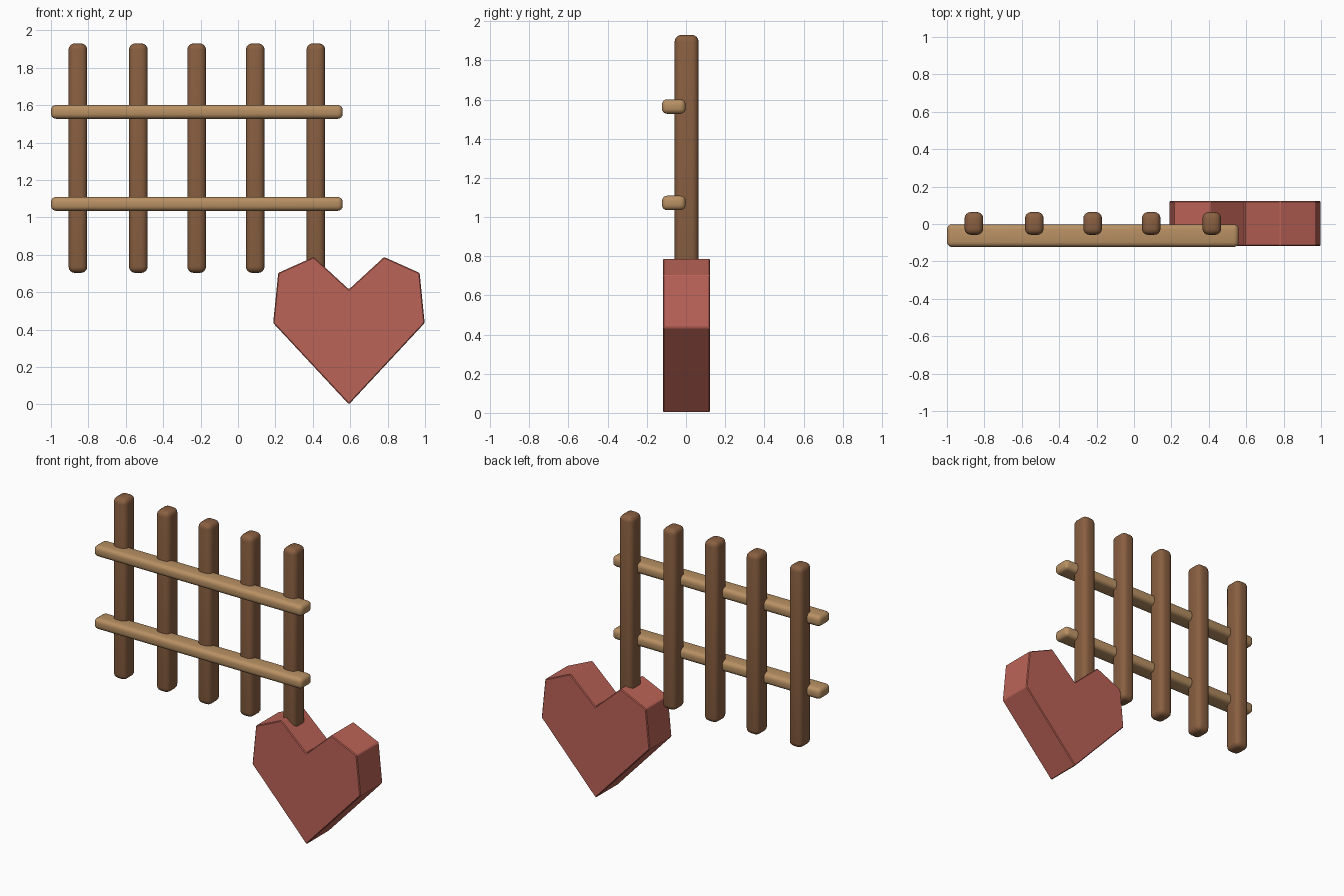
import bpy, bmesh
from mathutils import Vector

if "Cube" in bpy.data.objects:
    bpy.data.objects.remove(bpy.data.objects["Cube"])


def material(name, rgb):
    m = bpy.data.materials.new(name)
    m.diffuse_color = (*rgb, 1)
    m.use_nodes = True
    m.node_tree.nodes["Principled BSDF"].inputs["Base Color"].default_value = m.diffuse_color
    return m


dark_wood = material("dark wood", (0.25, 0.115, 0.052))
light_wood = material("light wood", (0.48, 0.28, 0.125))
red = material("dusty red", (0.50, 0.125, 0.095))


def finish(name, bm, mat, bevel, segments):
    bmesh.ops.recalc_face_normals(bm, faces=bm.faces)
    mesh = bpy.data.meshes.new(name)
    bm.to_mesh(mesh)
    bm.free()
    mesh.materials.append(mat)
    ob = bpy.data.objects.new(name, mesh)
    bpy.context.collection.objects.link(ob)
    mod = ob.modifiers.new("rounding", 'BEVEL')
    mod.width = bevel
    mod.segments = segments
    mod.limit_method = 'ANGLE'
    mod.angle_limit = 0.2
    bpy.ops.object.select_all(action='DESELECT')
    bpy.context.view_layer.objects.active = ob
    ob.select_set(True)
    return ob


def rounded_bar(name, lo, hi, mat, bevel):
    lo, hi = Vector(lo), Vector(hi)
    bm = bmesh.new()
    bmesh.ops.create_cube(bm, size=1)
    for v in bm.verts:
        v.co = (lo + hi) / 2 + v.co * (hi - lo)
    finish(name, bm, mat, bevel, 4)
    bpy.ops.object.modifier_apply(modifier="rounding")
    bpy.ops.object.shade_smooth_by_angle()


# Upright posts
for i, x in enumerate((-0.856, -0.533, -0.221, 0.092, 0.416)):
    rounded_bar(f"post_{i + 1}", (x - 0.05, -0.058, 0.703),
                (x + 0.05, 0.064, 1.93), dark_wood, 0.034)

# Horizontal rails
for name, z in (("lower_rail", 1.072), ("upper_rail", 1.564)):
    rounded_bar(name, (-1, -0.123, z - 0.037), (0.56, -0.002, z + 0.037),
                light_wood, 0.027)

# Faceted heart: half outline mirrored about its centre, then extruded
cx = 0.593
half = [(0.405, 0.435), (0.378, 0.703), (0.188, 0.788)]
outline = [(0, 0)] + half + [(0, 0.615)] + [(-x, z) for x, z in reversed(half)]
bm = bmesh.new()
face = bm.faces.new([bm.verts.new((cx + x, -0.117, z)) for x, z in outline])
ext = bmesh.ops.extrude_face_region(bm, geom=[face])
for v in ext["geom"]:
    if isinstance(v, bmesh.types.BMVert):
        v.co.y = 0.123
# keep the front cap of the solid
if not face.is_valid:
    bm.faces.new([v for v in bm.verts if v.co.y < 0])
finish("heart", bm, red, 0.005, 1)
